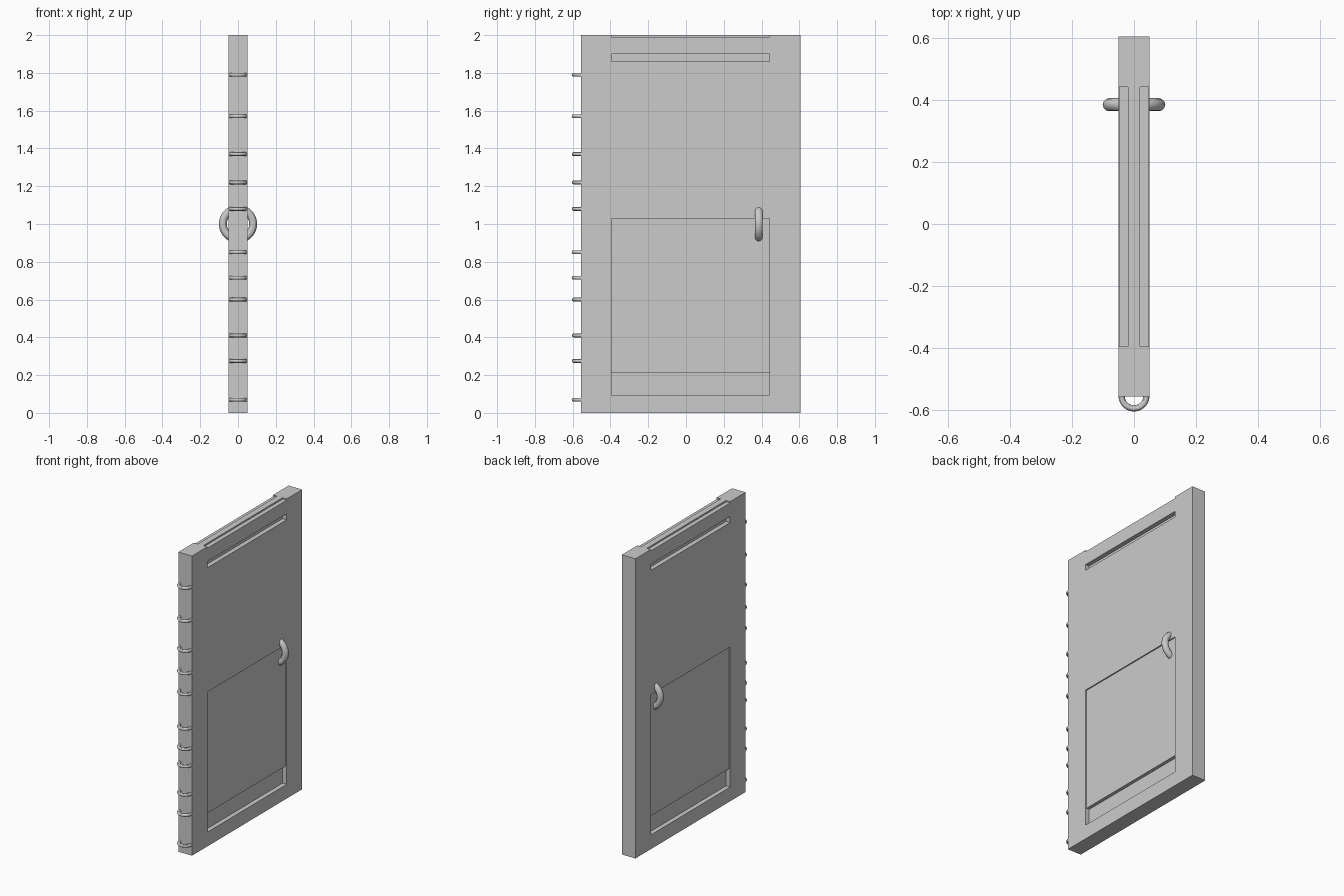
import bpy
import math

if "Cube" in bpy.data.objects:
    bpy.data.objects.remove(bpy.data.objects["Cube"])


def box(name, x, y, z):
    """Box from (min, max) ranges on each axis."""
    bpy.ops.mesh.primitive_cube_add(size=1, location=[(a + b) / 2 for a, b in (x, y, z)])
    ob = bpy.context.object
    ob.name = name
    ob.scale = [b - a for a, b in (x, y, z)]
    bpy.ops.object.transform_apply(location=False, rotation=False, scale=True)
    return ob


def ring(name, loc, major, minor, rot=(0, 0, 0)):
    bpy.ops.mesh.primitive_torus_add(location=loc, rotation=rot, major_radius=major,
                                     minor_radius=minor, major_segments=48, minor_segments=12)
    ob = bpy.context.object
    ob.name = name
    bpy.ops.object.shade_smooth_by_angle()
    return ob


def side(s, a, b):
    return tuple(sorted((s * a, s * b)))


T = 0.05                  # half thickness of the door
SPAN = (-0.395, 0.442)    # width of the recesses

# Door slab
slab = box("door_slab", (-T, T), (-0.557, 0.605), (0, 2))

# Recesses cut into both faces
cutters = []
for s in (-1, 1):
    for z in ((0.095, 1.03), (1.86, 2.1)):
        cut = box("recess_cutter", side(s, 0.02, 0.2), SPAN, z)
        cut.hide_render = True
        mod = slab.modifiers.new("recess", 'BOOLEAN')
        mod.operation = 'DIFFERENCE'
        mod.solver = 'EXACT'
        mod.object = cut
        cutters.append(cut)
bpy.context.view_layer.objects.active = slab
for mod in list(slab.modifiers):
    bpy.ops.object.modifier_apply(modifier=mod.name)
for cut in cutters:
    bpy.data.objects.remove(cut)

# Panels standing inside the recesses
for s in (-1, 1):
    box("lower_panel", side(s, 0.015, 0.042), SPAN, (0.215, 1.03))
    box("upper_panel", side(s, 0.015, 0.049), SPAN, (1.9, 1.99))

# Ring handle passing through the door
ring("ring_handle", (0, 0.385, 1.0), 0.08, 0.021, (math.pi / 2, 0, 0))

# Hinge rings along the front edge
for z in (0.07, 0.275, 0.41, 0.6, 0.715, 0.85, 1.08, 1.22, 1.37, 1.57, 1.79):
    ring("hinge_ring", (0, -0.555, z), 0.04, 0.01)
